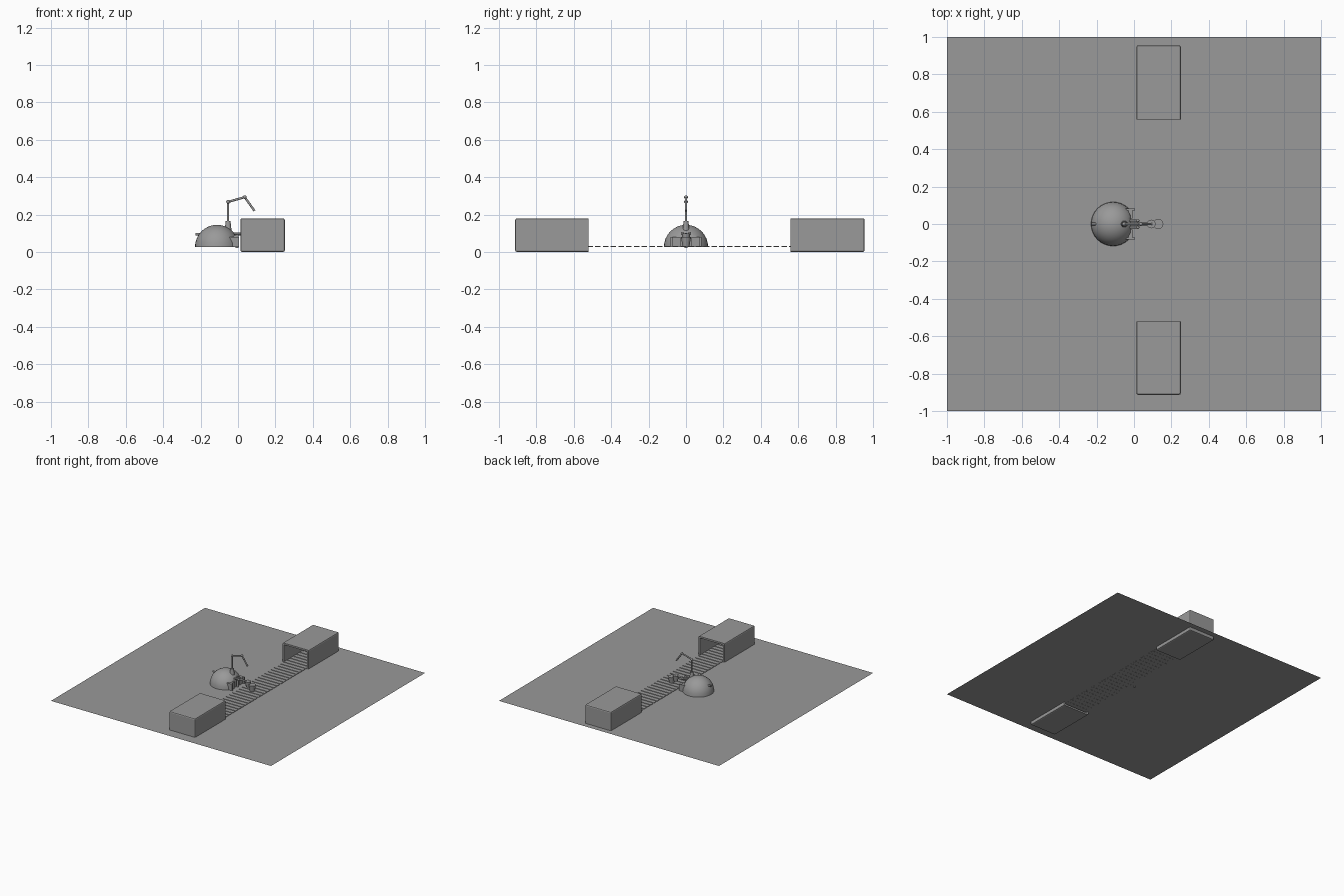
import bpy, bmesh, math
from mathutils import Vector

if "Cube" in bpy.data.objects:
    bpy.data.objects.remove(bpy.data.objects["Cube"])

grey = bpy.data.materials.new("plain_grey")
grey.diffuse_color = (0.32, 0.32, 0.32, 1)
grey.use_nodes = True
grey.node_tree.nodes["Principled BSDF"].inputs["Base Color"].default_value = grey.diffuse_color
FLOOR = 0.027


def finish(name, bm, smooth=False):
    me = bpy.data.meshes.new(name)
    bm.to_mesh(me)
    bm.free()
    me.materials.append(grey)
    ob = bpy.data.objects.new(name, me)
    bpy.context.collection.objects.link(ob)
    if smooth:
        bpy.ops.object.select_all(action='DESELECT')
        ob.select_set(True)
        bpy.context.view_layer.objects.active = ob
        bpy.ops.object.shade_smooth_by_angle(angle=math.radians(35))
    return ob


def add_box(bm, lo, hi):
    vs = bmesh.ops.create_cube(bm, size=1)["verts"]
    for v in vs:
        v.co = Vector([(a + b) / 2 + c * (b - a) for a, b, c in zip(lo, hi, v.co)])
    return vs


def box(name, lo, hi):
    bm = bmesh.new()
    add_box(bm, lo, hi)
    return finish(name, bm)


def rod(name, a, b, r1, r2=None, n=16):
    a, b = Vector(a), Vector(b)
    bm = bmesh.new()
    bmesh.ops.create_cone(bm, cap_ends=True, segments=n, radius1=r1,
                          radius2=r1 if r2 is None else r2, depth=(b - a).length)
    rot = (b - a).to_track_quat('Z', 'Y')
    for v in bm.verts:
        v.co = rot @ v.co + (a + b) / 2
    return finish(name, bm, True)


def ball(name, c, r):
    bm = bmesh.new()
    bmesh.ops.create_uvsphere(bm, u_segments=16, v_segments=8, radius=r)
    bmesh.ops.translate(bm, verts=bm.verts, vec=c)
    return finish(name, bm, True)


# ground sheet
bm = bmesh.new()
bmesh.ops.create_grid(bm, x_segments=1, y_segments=1, size=1)
bmesh.ops.translate(bm, verts=bm.verts, vec=(0, 0, FLOOR))
finish("ground_sheet", bm)


# tunnel boxes: rounded shells, hollowed from the inner end
def tunnel(name, y0, y1, inner):
    bm = bmesh.new()
    add_box(bm, (0.013, y0, 0), (0.25, y1, 0.18))
    bm.normal_update()
    mouth = [f for f in bm.faces if f.normal.y * inner > 0.9]
    bmesh.ops.bevel(bm, geom=[e for e in bm.edges if e not in mouth[0].edges],
                    offset=0.009, segments=2, affect='EDGES', profile=0.5)
    bm.normal_update()
    mouth = max((f for f in bm.faces if f.normal.y * inner > 0.9),
                key=lambda f: f.calc_area())
    bmesh.ops.inset_region(bm, faces=[mouth], thickness=0.014)
    bmesh.ops.translate(bm, verts=bmesh.ops.extrude_discrete_faces(
        bm, faces=[mouth])["faces"][0].verts, vec=(0, -inner * (y1 - y0 - 0.02), 0))
    return finish(name, bm)


tunnel("front_tunnel", -0.913, -0.52, 1)
tunnel("back_tunnel", 0.56, 0.955, -1)

# conveyor slats
bm = bmesh.new()
y = -0.86
while y < 0.88:
    add_box(bm, (0.03, y, FLOOR - 0.001), (0.233, y + 0.03, FLOOR + 0.004))
    y += 0.0415
finish("conveyor_slats", bm)

# half-sphere body with flattened working side
bm = bmesh.new()
bmesh.ops.create_uvsphere(bm, u_segments=32, v_segments=16, radius=0.118)
bmesh.ops.translate(bm, verts=bm.verts, vec=(-0.112, 0, FLOOR))
for co, no in (((0, 0, FLOOR), (0, 0, -1)), ((-0.02, 0, 0), (1, 0, 0))):
    cut = bmesh.ops.bisect_plane(bm, geom=bm.verts[:] + bm.edges[:] + bm.faces[:],
                                 plane_co=co, plane_no=no, clear_outer=True)
    edges = [g for g in cut["geom_cut"] if isinstance(g, bmesh.types.BMEdge)]
    bmesh.ops.holes_fill(bm, edges=edges, sides=0)
finish("dome_body", bm, True)

# side brackets and rear knob
for s, side in ((-1, "right"), (1, "left")):
    lo, hi = sorted((s * 0.03, s * 0.08))
    box(side + "_front_panel", (-0.03, lo, FLOOR), (-0.008, hi, 0.08))
    lo, hi = sorted((s * 0.072, s * 0.082))
    box(side + "_bracket", (-0.045, lo, FLOOR), (0.005, hi, 0.08))
rod("rear_knob", (-0.228, 0, 0.095), (-0.18, 0, 0.095), 0.007)

# grabbing arm and cups over the conveyor
rod("grabber_arm", (-0.03, 0, 0.095), (0.1, 0, 0.095), 0.007)
for s in (-1, 1):
    ball("grabber_knuckle", (0.02, s * 0.018, 0.098), 0.009)
    rod("grabber_link", (-0.03, s * 0.018, 0.098), (0.02, s * 0.018, 0.098), 0.005)
rod("support_post", (-0.005, 0, 0.02), (-0.005, 0, 0.09), 0.009)
rod("cup", (0.13, 0, FLOOR), (0.13, 0, 0.08), 0.018, 0.027, 20)
rod("cup_holder", (0.092, 0, 0.055), (0.092, 0, 0.1), 0.016, 0.023, 20)

# jointed mast
P = [(-0.053, 0, 0.16), (-0.053, 0, 0.268), (0.036, 0, 0.293), (0.088, 0, 0.22)]
rod("mast_socket", (-0.053, 0, 0.1), (-0.053, 0, 0.165), 0.02, 0.013)
for i, part in enumerate(("mast_lower", "mast_upper", "mast_tip")):
    rod(part, P[i], P[i + 1], 0.006)
    if i:
        ball(part + "_joint", P[i], 0.01)
